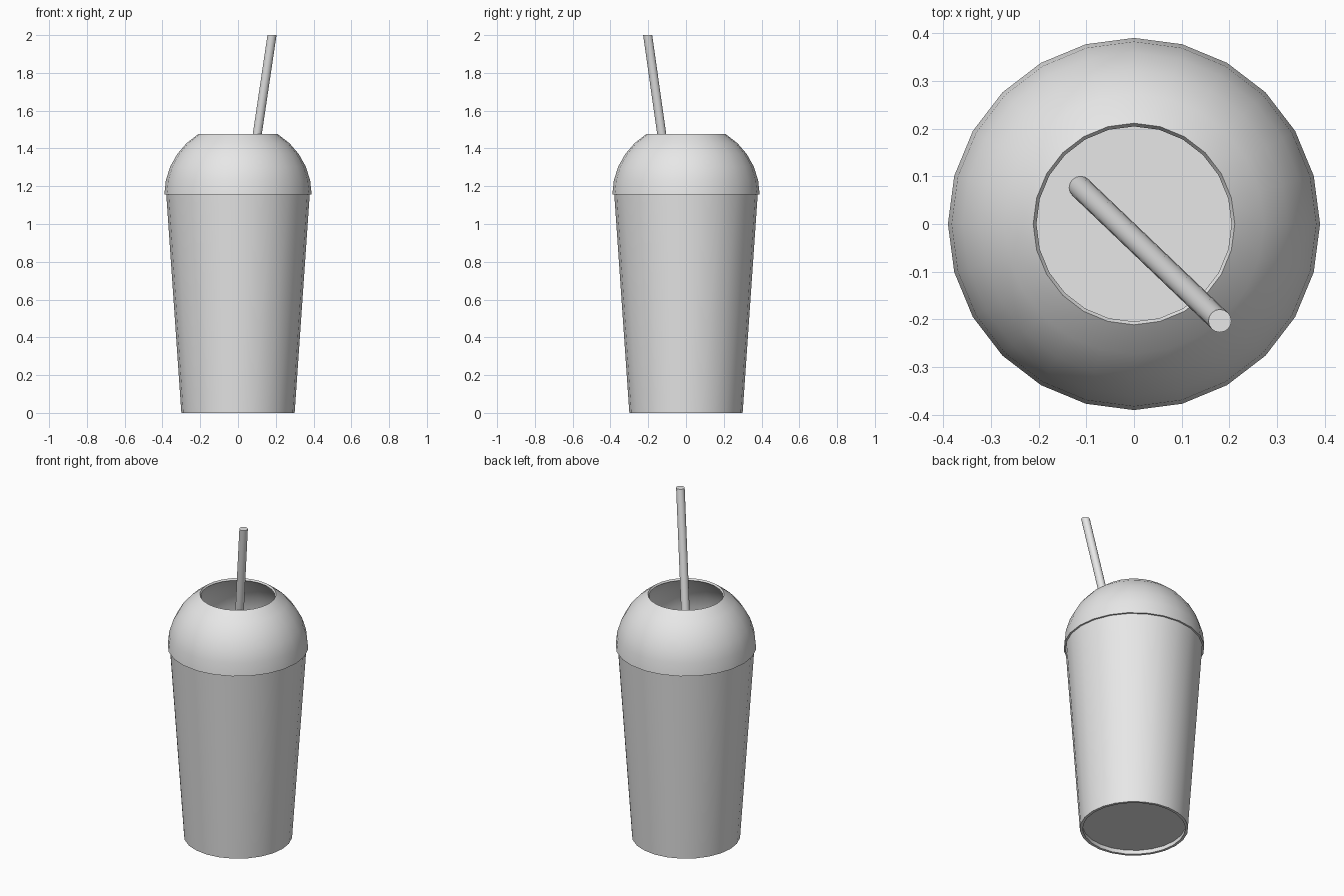
import bpy
import bmesh
from math import sin, cos, pi, radians
from mathutils import Matrix

SIDES = 24

cube = bpy.data.objects.get("Cube")
if cube:
    bpy.data.objects.remove(cube, do_unlink=True)

grey = bpy.data.materials.new("light_grey")
grey.use_nodes = True
grey.diffuse_color = (0.8, 0.8, 0.8, 1)
grey.node_tree.nodes["Principled BSDF"].inputs["Base Color"].default_value = (0.8, 0.8, 0.8, 1)


def finish(bm, name):
    """Turn a bmesh into a smooth shaded object that keeps its sharp edges."""
    bmesh.ops.remove_doubles(bm, verts=bm.verts, dist=1e-5)
    bmesh.ops.recalc_face_normals(bm, faces=bm.faces)
    mesh = bpy.data.meshes.new(name)
    bm.to_mesh(mesh)
    bm.free()
    mesh.materials.append(grey)
    obj = bpy.data.objects.new(name, mesh)
    bpy.context.collection.objects.link(obj)
    bpy.ops.object.select_all(action='DESELECT')
    obj.select_set(True)
    bpy.context.view_layer.objects.active = obj
    bpy.ops.object.shade_smooth_by_angle(angle=radians(35))
    return obj


def lathe(name, profile, closed):
    """Spin a profile of (radius, height) points around the z axis."""
    bm = bmesh.new()
    verts = [bm.verts.new((r, 0, z)) for r, z in profile]
    edges = [bm.edges.new(pair) for pair in zip(verts, verts[1:])]
    if closed:
        edges.append(bm.edges.new((verts[-1], verts[0])))
    bmesh.ops.spin(bm, geom=verts + edges, cent=(0, 0, 0), axis=(0, 0, 1),
                   angle=2 * pi, steps=SIDES, use_merge=True)
    return finish(bm, name)


# Tapered cup with a thin wall and a raised floor
lathe("cup", [(0, 0.025), (0.286, 0.025), (0.284, 0), (0.3, 0), (0.38, 1.16),
              (0.367, 1.16), (0.288, 0.037), (0, 0.037)], closed=False)

# Open dome lid, a thin shell with a round hole on top
BASE, RADIUS, HEIGHT, WALL, STEPS = 1.155, 0.39, 0.381, 0.0125, 5
angles = [radians(57.2) * i / STEPS for i in range(STEPS + 1)]
outer = [(RADIUS * cos(a), BASE + HEIGHT * sin(a)) for a in angles]
inner = [(r - WALL * cos(a), z - WALL * sin(a)) for (r, z), a in zip(outer, angles)]
lathe("dome_lid", outer + inner[::-1], closed=True)

# Straw leaning from the cup floor to the front left, with level ends
bottom, top = (-0.113, 0.077, 0.03), (0.18, -0.203, 2.0)
length = top[2] - bottom[2]
bm = bmesh.new()
bmesh.ops.create_cone(bm, cap_ends=True, segments=16, radius1=0.024, radius2=0.024,
                      depth=length, matrix=Matrix.Translation((0, 0, length / 2)))
for v in bm.verts:
    t = v.co.z / length
    v.co.x += bottom[0] + (top[0] - bottom[0]) * t
    v.co.y += bottom[1] + (top[1] - bottom[1]) * t
    v.co.z += bottom[2]
finish(bm, "straw")
